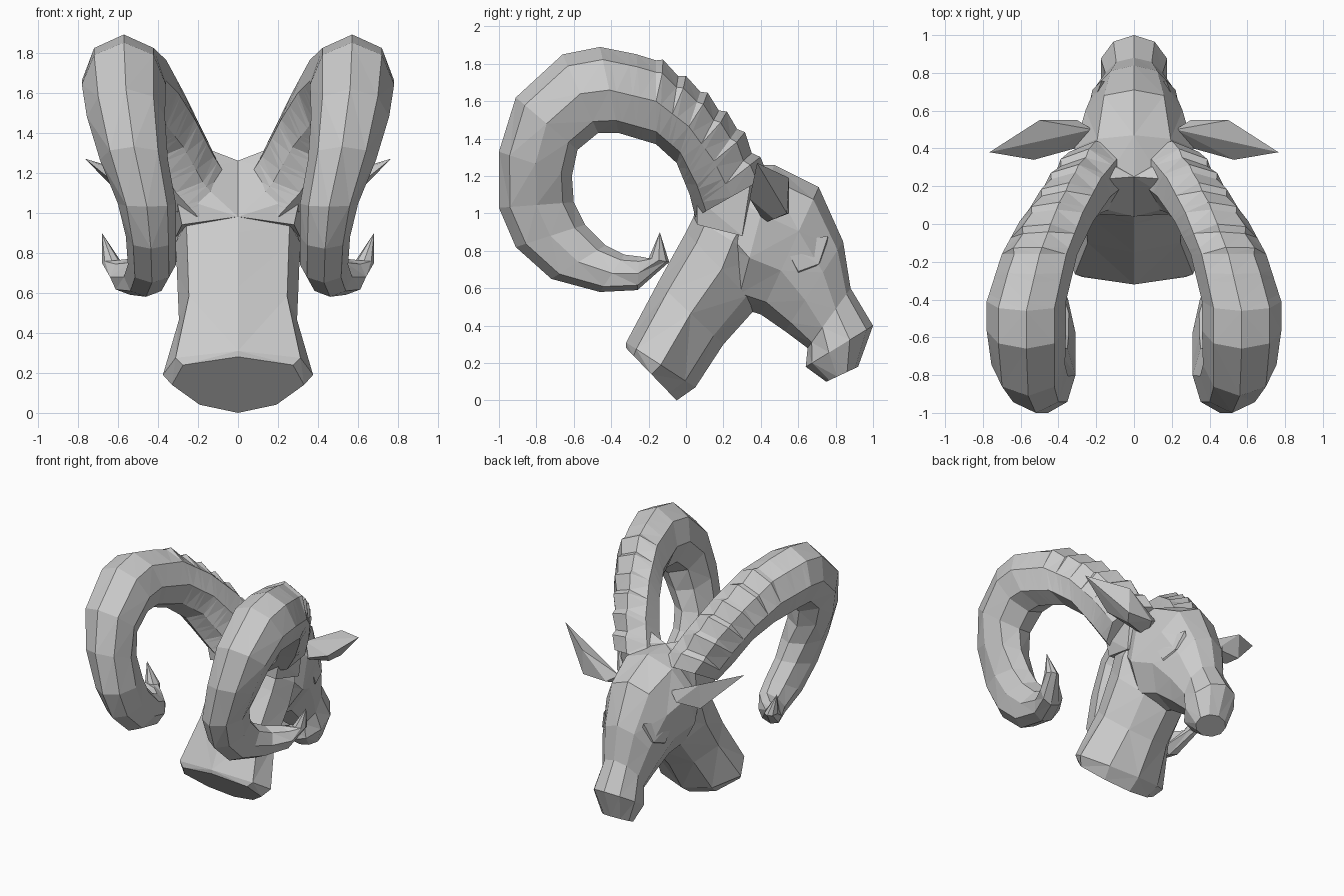
import bpy, bmesh, math
from mathutils import Vector

cube = bpy.data.objects.get("Cube")
if cube:
    bpy.data.objects.remove(cube)

stone = bpy.data.materials.new("light_grey")
stone.use_nodes = True
grey = (0.6, 0.6, 0.6, 1)
stone.diffuse_color = grey
stone.node_tree.nodes["Principled BSDF"].inputs["Base Color"].default_value = grey


def loft(name, stations, sides=8, taper=0.0, ridge_end=0, mirror=False):
    """Skin rings given as (outer y, outer z, inner y, inner z, x centre, half width)."""
    bm = bmesh.new()
    rings = []
    for k, (oy, oz, iy, iz, x, w) in enumerate(stations):
        mid = Vector((x, (oy + iy) / 2, (oz + iz) / 2))
        half = Vector((0, (oy - iy) / 2, (oz - iz) / 2))
        ring = []
        for j in range(sides):
            a = math.tau * j / sides
            c, s = math.cos(a), math.sin(a)
            off = half * c + Vector((w * s * (1 + taper * c), 0, 0))
            # growth ridges only on the upper outer edge
            if 0 < k < ridge_end and j < 2:
                off *= 1.08 if k % 2 else 0.95
            ring.append(bm.verts.new(mid + off))
        rings.append(ring)
    for a, b in zip(rings, rings[1:]):
        for j in range(sides):
            n = (j + 1) % sides
            bm.faces.new((a[j], a[n], b[n], b[j]))
    bm.faces.new(rings[0])
    bm.faces.new(rings[-1])
    return finish(name, bm, mirror)


def finish(name, bm, mirror=False):
    bmesh.ops.remove_doubles(bm, verts=bm.verts, dist=0.001)
    bmesh.ops.triangulate(bm, faces=bm.faces)
    bmesh.ops.recalc_face_normals(bm, faces=bm.faces)
    mesh = bpy.data.meshes.new(name)
    bm.to_mesh(mesh)
    bm.free()
    mesh.materials.append(stone)
    obj = bpy.data.objects.new(name, mesh)
    bpy.context.collection.objects.link(obj)
    if mirror:
        obj.modifiers.new("mirror", 'MIRROR').use_mirror_merge = False
    return obj


def hull(name, points):
    """Convex faceted piece, one on each side."""
    bm = bmesh.new()
    for p in points:
        bm.verts.new(p)
    bmesh.ops.convex_hull(bm, input=bm.verts)
    return finish(name, bm, True)


# Neck, cut off at a slant, narrower at the throat
loft("neck", [
    (-.32, .28, -.05, .0, 0, .33),
    (-.32, .31, .05, .07, 0, .375),
    (-.15, .63, .2, .3, 0, .295),
    (.0, .9, .38, .5, 0, .305),
    (.04, .98, .46, .72, 0, .31),
    (.2, 1.16, .5, .92, 0, .25)], taper=0.25)

# Head from skull to muzzle
loft("head", [
    (.25, 1.26, .08, .85, 0, .25),
    (.47, 1.26, .27, .5, 0, .33),
    (.71, 1.14, .4, .46, 0, .27),
    (.84, .85, .53, .37, 0, .21),
    (.88, .6, .65, .28, 0, .16),
    (1.0, .4, .64, .18, 0, .185),
    (.92, .18, .75, .10, 0, .12)], sides=10)

# Back of the skull, filling between the horn roots and the neck
hull("skull_back", [(0, .25, 1.26), (.13, .24, 1.31), (.24, .1, 1.2), (.31, .06, 1.08),
                    (.28, .06, .94), (0, .04, .98), (.31, .3, .88), (.32, .35, 1.2),
                    (.26, .38, 1.25), (0, .35, 1.0)])

# Horns: broad roots, then a curled sweep
base = [
    (.44, 1.2, .05, .98, .2, .2),
    (.28, 1.46, .02, 1.1, .31, .19),
    (.08, 1.66, -.05, 1.27, .41, .195),
    (-.16, 1.83, -.16, 1.37, .5, .2),
    (-.46, 1.89, -.36, 1.43, .57, .21)]
curl = [
    (-.66, 1.85, -.47, 1.43, .57, .21),
    (-.91, 1.62, -.58, 1.34, .56, .195),
    (-1.0, 1.33, -.61, 1.2, .52, .17),
    (-1.0, 1.03, -.6, 1.06, .455, .145),
    (-.91, .82, -.54, .94, .435, .125),
    (-.72, .65, -.43, .83, .43, .12),
    (-.46, .58, -.33, .78, .46, .11),
    (-.26, .59, -.25, .77, .54, .10),
    (-.09, .74, -.2, .76, .63, .05),
    (-.14, .9, -.14, .9, .68, .0)]
steps = []
for a, b in zip(base, base[1:]):
    for t in (0, .35, .5, .85):
        steps.append([p + (q - p) * t for p, q in zip(a, b)])
loft("horns", steps + base[-1:] + curl, ridge_end=13, mirror=True)

# Ears: bent blades, pointed at the tip
hull("ears", [(.22, .5, 1.05), (.24, .42, .95), (.3, .55, 1.0), (.5, .55, 1.19),
              (.5, .54, 1.0), (.53, .34, 1.08), (.45, .47, .97), (.765, .38, 1.27)])

# Brow ridges above the eyes
hull("brows", [(.17, .76, .88), (.22, .71, .73), (.245, .6, .69),
               (.26, .52, .84), (.12, .74, .75), (.15, .6, .64)])
